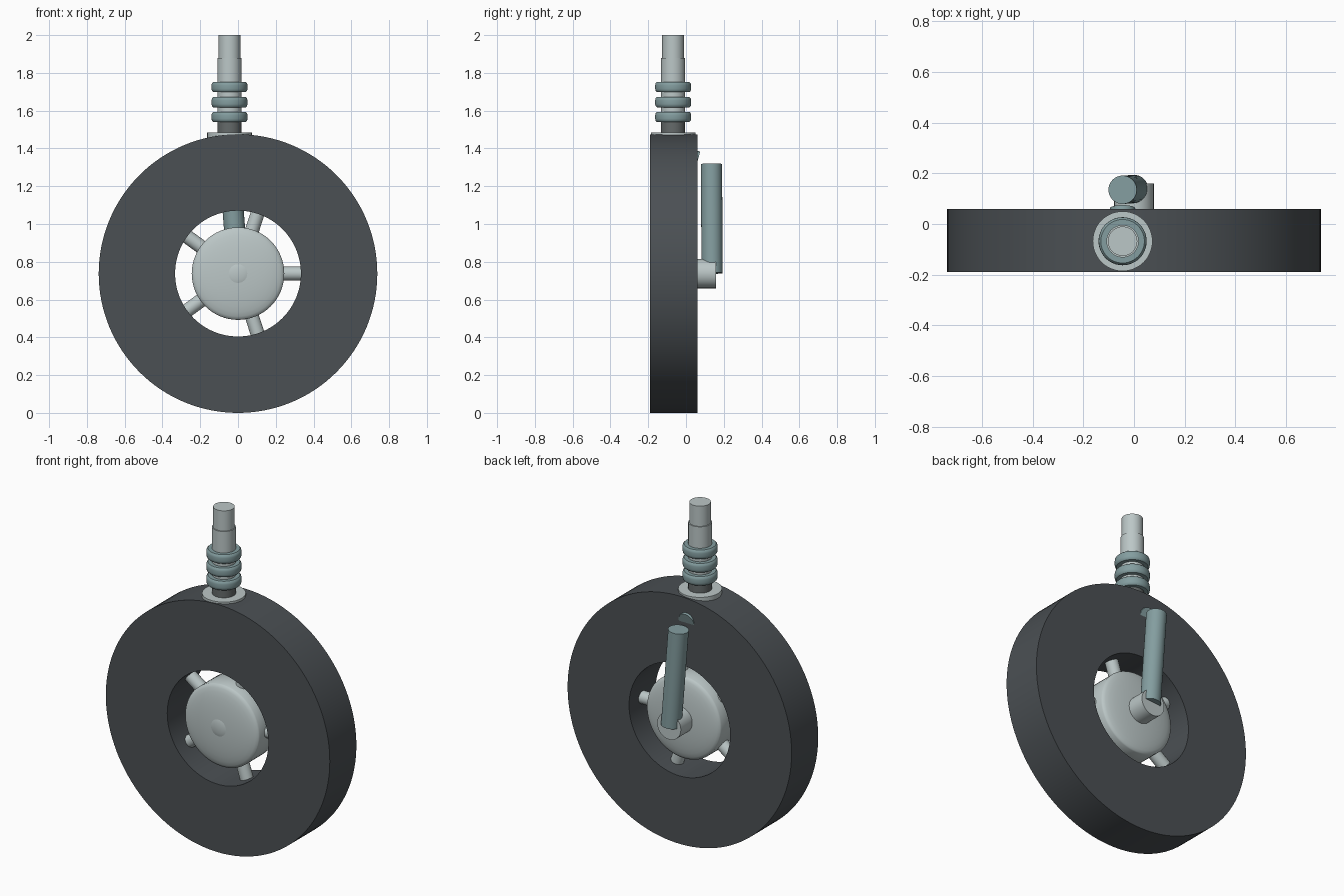
import bpy, bmesh, math
from mathutils import Vector, Matrix

cube = bpy.data.objects.get("Cube")
if cube:
    bpy.data.objects.remove(cube, do_unlink=True)


def material(name, rgb):
    m = bpy.data.materials.new(name)
    m.use_nodes = True
    m.diffuse_color = (*rgb, 1)
    m.node_tree.nodes["Principled BSDF"].inputs["Base Color"].default_value = (*rgb, 1)
    return m


RUBBER = material("dark_rubber", (0.07, 0.08, 0.088))
LIGHT = material("light_metal", (0.5, 0.57, 0.57))
TEAL = material("teal_metal", (0.23, 0.34, 0.35))
GREY = material("grey_metal", (0.13, 0.145, 0.145))

WHEEL = Vector((0, -0.065, 0.7375))   # wheel centre
STRUT = Vector((-0.045, -0.068, 0))   # strut axis


def lathe(name, profile, mat, start, axis, closed=False, steps=64):
    """Spin (radius, distance) points around an axis through start."""
    bm = bmesh.new()
    vs = [bm.verts.new((r, 0, h)) for r, h in profile]
    pairs = list(zip(vs, vs[1:])) + ([(vs[-1], vs[0])] if closed else [])
    edges = [bm.edges.new(p) for p in pairs]
    bmesh.ops.spin(bm, geom=vs + edges, axis=(0, 0, 1), cent=(0, 0, 0),
                   angle=math.tau, steps=steps)
    bmesh.ops.remove_doubles(bm, verts=bm.verts, dist=1e-5)
    bmesh.ops.recalc_face_normals(bm, faces=bm.faces)
    turn = Vector((0, 0, 1)).rotation_difference(Vector(axis)).to_matrix().to_4x4()
    bm.transform(Matrix.Translation(start) @ turn)
    mesh = bpy.data.meshes.new(name)
    bm.to_mesh(mesh)
    bm.free()
    mesh.materials.append(mat)
    ob = bpy.data.objects.new(name, mesh)
    bpy.context.collection.objects.link(ob)
    bpy.ops.object.select_all(action="DESELECT")
    ob.select_set(True)
    bpy.context.view_layer.objects.active = ob
    bpy.ops.object.shade_smooth_by_angle(angle=math.radians(35))
    return ob


def rod(name, a, b, r, mat, steps=32):
    a, b = Vector(a), Vector(b)
    length = (b - a).length
    return lathe(name, [(0, 0), (r, 0), (r, length), (0, length)], mat, a, b - a, steps=steps)


def post(name, z0, z1, r, mat):
    return rod(name, STRUT + Vector((0, 0, z0)), STRUT + Vector((0, 0, z1)), r, mat, 48)


# Tyre: flat-sided ring with an open centre
lathe("tyre", [(0.333, -0.125), (0.7375, -0.125), (0.7375, 0.125), (0.333, 0.125)],
      RUBBER, WHEEL, (0, 1, 0), closed=True, steps=128)

# Hub: short drum with a shallow dome on each side
quarter = [(0.245 * math.cos(t), 0.08 + 0.04 * math.sin(t))
           for t in [i * math.pi / 16 for i in range(8)]]
dome = quarter + [(0, 0.12)]
lathe("hub", [(r, -h) for r, h in reversed(dome)] + dome, LIGHT, WHEEL, (0, 1, 0))

# Small cap on the front of the hub
lathe("hub_cap", [(0.078, 0), (0.078, 0.108), (0.06, 0.117), (0.03, 0.123), (0, 0.125)],
      LIGHT, WHEEL, (0, -1, 0), steps=48)

# Five spokes from the hub to the tyre
for i in range(5):
    a = i * math.tau / 5
    d = Vector((math.cos(a), 0, math.sin(a)))
    rod(f"spoke_{i + 1}", WHEEL + d * 0.2, WHEEL + d * 0.345, 0.037, LIGHT)

# Axle stub and the leaning arm behind the wheel
rod("axle_stub", WHEEL, (0, 0.16, 0.7375), 0.078, LIGHT, 48)
rod("rear_arm", (0, 0.138, 0.74), (-0.045, 0.135, 1.317), 0.056, TEAL, 48)
rod("arm_bracket", (-0.045, -0.06, 1.367), (-0.045, 0.062, 1.335), 0.05, TEAL)

# Strut above the tyre
post("strut_flange", 1.44, 1.485, 0.118, LIGHT)
post("strut_base", 1.44, 1.56, 0.064, GREY)
post("strut_tube", 1.56, 1.88, 0.064, LIGHT)
post("strut_tip", 1.88, 2.0, 0.058, LIGHT)

# Three rounded collars
for i, z in enumerate((1.567, 1.645, 1.725)):
    lathe(f"strut_collar_{i + 1}",
          [(0.05, -0.027), (0.086, -0.027), (0.093, -0.02), (0.095, -0.01),
           (0.095, 0.01), (0.093, 0.02), (0.086, 0.027), (0.05, 0.027)],
          TEAL, STRUT + Vector((0, 0, z)), (0, 0, 1), closed=True, steps=48)
